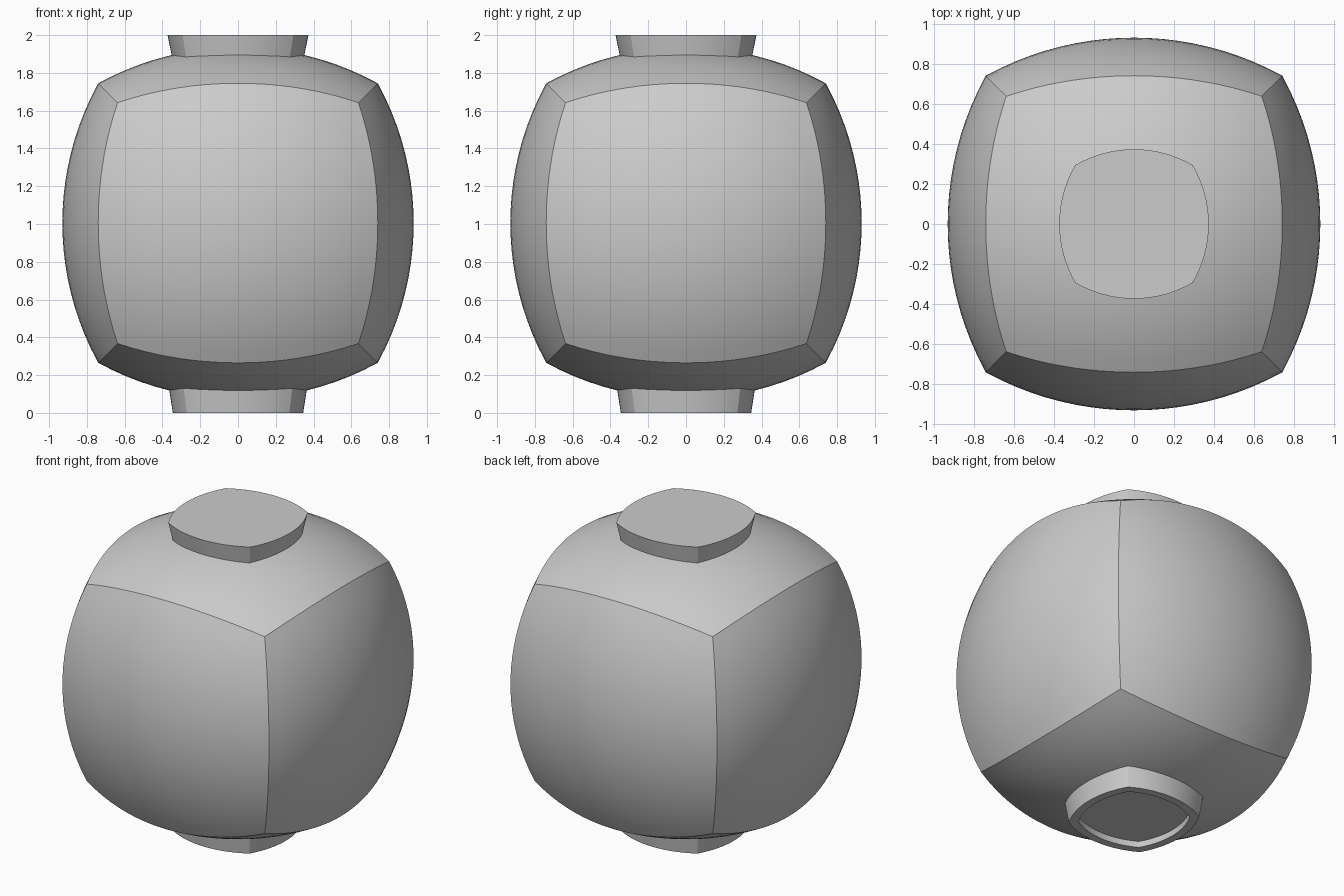
import bpy, bmesh, math
from mathutils import Vector

cube = bpy.data.objects.get("Cube")
if cube:
    bpy.data.objects.remove(cube, do_unlink=True)

CENTRE_Z = 1.005
SEGMENTS = 20

grey = bpy.data.materials.new("plain_grey")
grey.use_nodes = True
grey.diffuse_color = (0.6, 0.6, 0.6, 1)
grey.node_tree.nodes["Principled BSDF"].inputs["Base Color"].default_value = grey.diffuse_color


def finish(name, bm):
    """Turn a bmesh into a smooth object with crisp edges."""
    bmesh.ops.recalc_face_normals(bm, faces=bm.faces)
    mesh = bpy.data.meshes.new(name)
    bm.to_mesh(mesh)
    bm.free()
    obj = bpy.data.objects.new(name, mesh)
    bpy.context.collection.objects.link(obj)
    mesh.materials.append(grey)
    bpy.ops.object.select_all(action="DESELECT")
    obj.select_set(True)
    bpy.context.view_layer.objects.active = obj
    bpy.ops.object.shade_smooth_by_angle(angle=math.radians(20))
    return obj


def bulge(direction, offset, radius):
    """Distance along a unit direction to a bulged side's arc or sphere."""
    along = max(abs(c) for c in direction)
    return -offset * along + math.sqrt((offset * along) ** 2 + radius ** 2 - offset ** 2)


# Body: a cube whose six sides are spherical caps
bm = bmesh.new()
bmesh.ops.create_cube(bm, size=2)
bmesh.ops.subdivide_edges(bm, edges=bm.edges[:], cuts=SEGMENTS - 1, use_grid_fill=True)
for v in bm.verts:
    # Even angular spacing, then push out to the caps
    d = Vector([math.tan(c * math.pi / 4) for c in v.co]).normalized()
    v.co = d * bulge(d, 0.606, 1.536)
    v.co.z += CENTRE_Z
finish("body", bm)


# Collars: bulged square outline carried through (height, half width) steps
def collar(name, steps):
    bm = bmesh.new()
    count = SEGMENTS * 4
    rings = []
    for z, half in steps:
        ring = []
        for i in range(count):
            a = math.pi / 4 + i * math.tau / count
            d = Vector((math.cos(a), math.sin(a)))
            p = d * bulge(d, 0.557, 1.557) * half
            ring.append(bm.verts.new((p.x, p.y, z)))
        rings.append(ring)
    for low, high in zip(rings, rings[1:]):
        for i in range(count):
            j = (i + 1) % count
            bm.faces.new((low[i], low[j], high[j], high[i]))
    bm.faces.new(rings[0])
    bm.faces.new(rings[-1])
    return finish(name, bm)


collar("top_collar", [(1.85, 0.342), (2.0, 0.373)])
# Foot with a shallow recess underneath
collar("foot_ring", [(0.16, 0.37), (0, 0.345), (0, 0.295), (0.04, 0.295)])
